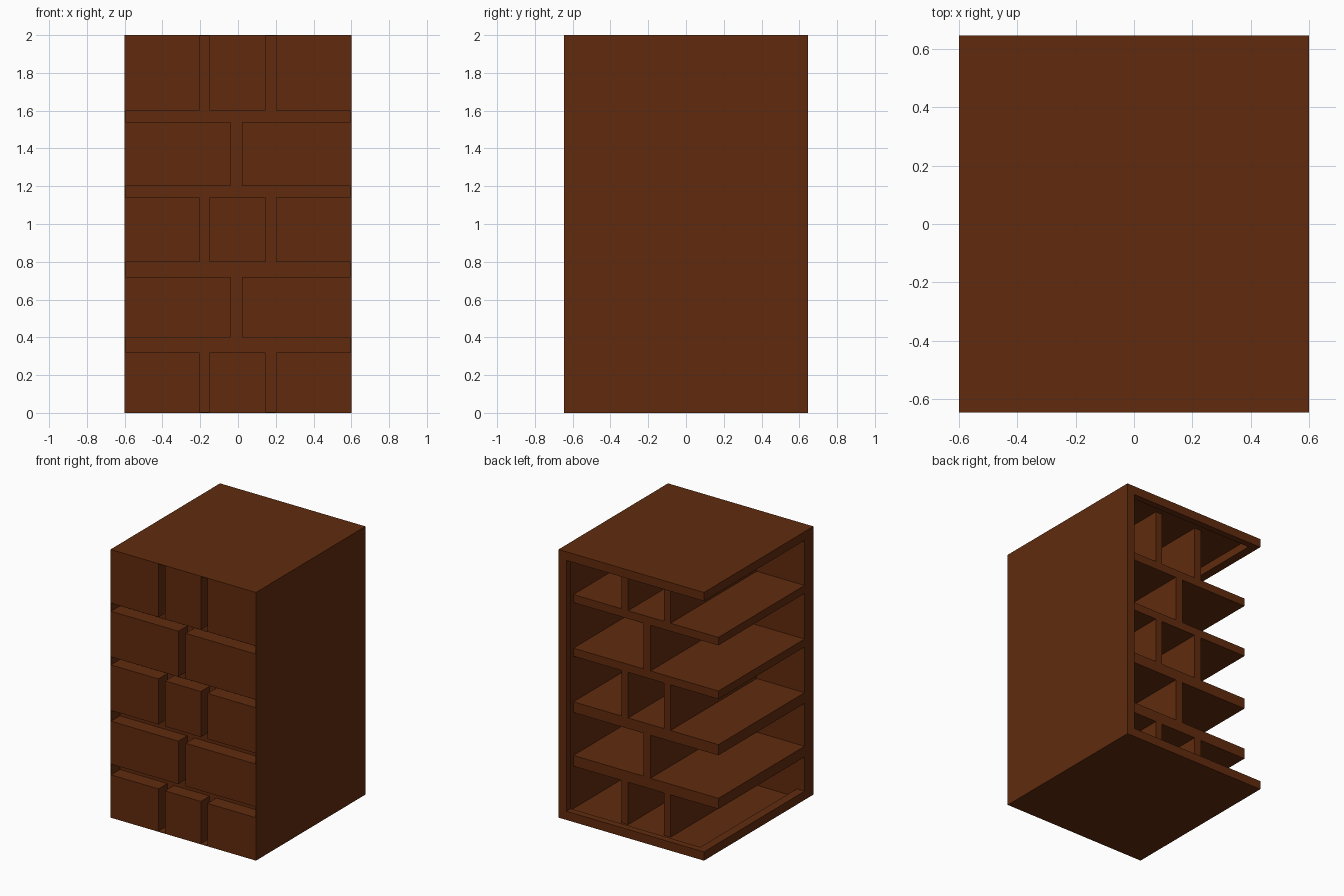
import bpy

if "Cube" in bpy.data.objects:
    bpy.data.objects.remove(bpy.data.objects["Cube"], do_unlink=True)

wood = bpy.data.materials.new("brown_wood")
wood.use_nodes = True
brown = (0.119, 0.024, 0.004, 1)
wood.diffuse_color = brown
wood.node_tree.nodes["Principled BSDF"].inputs["Base Color"].default_value = brown


def box(name, x, y, z):
    """Box from (low, high) pairs on each axis."""
    verts = [(a, b, c) for a in x for b in y for c in z]
    faces = [(0, 1, 3, 2), (4, 6, 7, 5), (0, 4, 5, 1),
             (2, 3, 7, 6), (0, 2, 6, 4), (1, 5, 7, 3)]
    mesh = bpy.data.meshes.new(name)
    mesh.from_pydata(verts, [], faces)
    mesh.materials.append(wood)
    obj = bpy.data.objects.new(name, mesh)
    bpy.context.collection.objects.link(obj)
    return obj


W, D, H = 0.6, 0.645, 2.0      # half width, half depth, height
SKIN, RIM, LIP = 0.004, 0.065, 0.05
FRONT = -0.54                  # back of the drawer fronts
SHELF_BACK = 0.475

# Thin outer skin: left wall, top and bottom
box("left_wall", (W - SKIN, W), (-D, D), (0, H))
box("top_panel", (-W, W), (-D, D), (H - SKIN, H))
box("bottom_panel", (-W, W), (-D, D), (0, SKIN))

# Border around the open right side
box("right_front_strip", (-W, -W + SKIN), (-D, FRONT), (0, H))
for name, z in (("bottom", (0, RIM)), ("top", (H - RIM, H))):
    box("right_" + name + "_rail", (-W, -W + RIM), (FRONT, D), z)
    box("back_" + name + "_rail", (-W, W), (D - LIP, D), z)
box("back_left_stile", (W - RIM, W), (D - LIP, D), (0, H))

# Drawer fronts in alternating rows of three and two, dividers behind the gaps
rows = [(0, 0.32), (0.40, 0.72), (0.80, 1.14), (1.20, 1.54), (1.60, H)]
three = [(-W, -0.205), (-0.15, 0.145), (0.20, W)]
two = [(-W, -0.04), (0.02, W)]
for r, z in enumerate(rows):
    columns = two if r % 2 else three
    for c, x in enumerate(columns):
        box(f"drawer_front_{r}_{c}", x, (-D, FRONT), z)
    for c in range(len(columns) - 1):
        gap = (columns[c][1], columns[c + 1][0])
        box(f"divider_{r}_{c}", gap, (FRONT, SHELF_BACK), z)

# Shelves behind the gaps between rows
for r in range(len(rows) - 1):
    box(f"shelf_{r}", (-W, W - SKIN), (FRONT, SHELF_BACK), (rows[r][1], rows[r + 1][0]))
